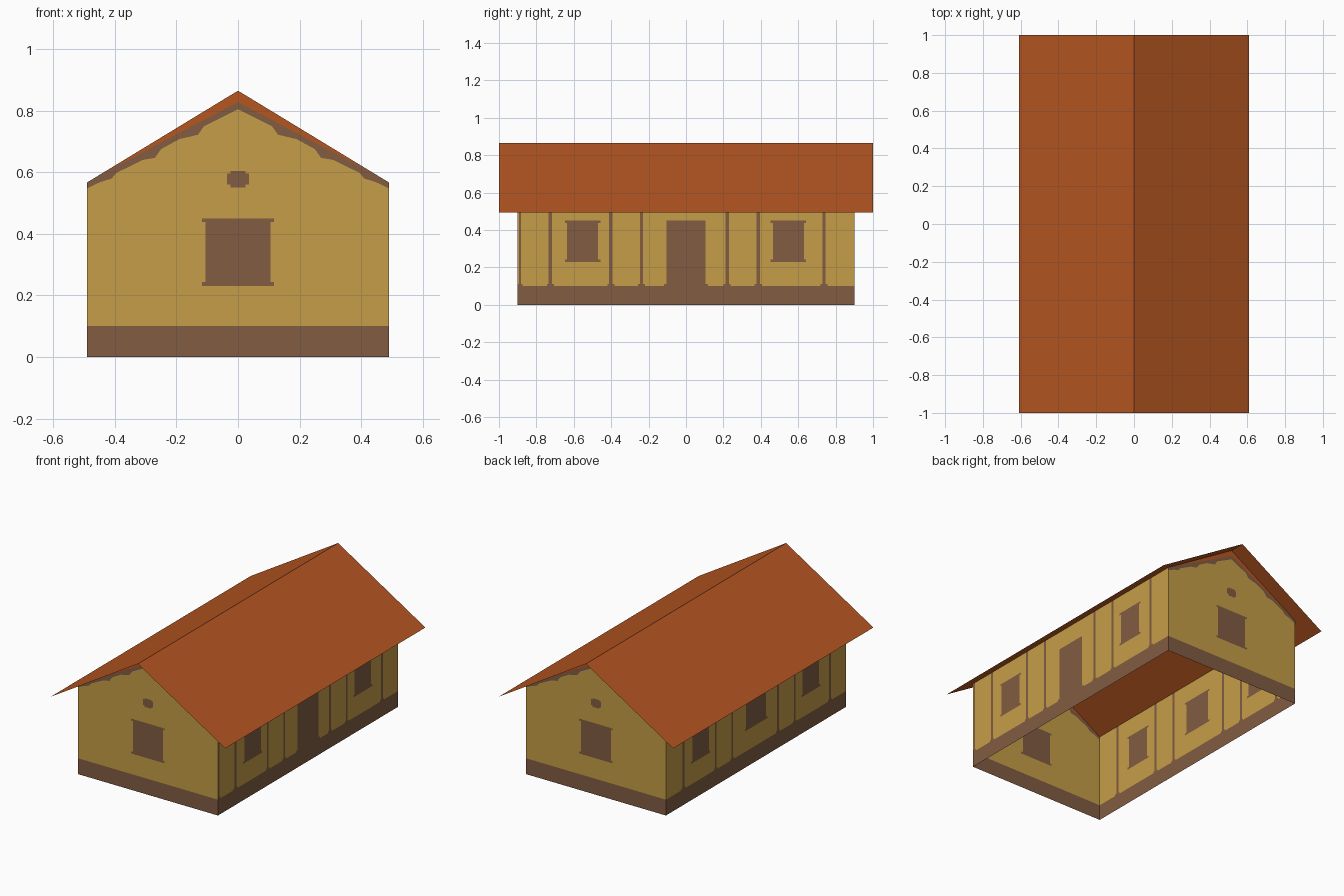
import bpy, bmesh, math
from mathutils import Matrix

if "Cube" in bpy.data.objects:
    bpy.data.objects.remove(bpy.data.objects["Cube"])

HX, HY = 0.49, 0.90            # half width and half length of the walls
RIDGE, SLOPE, EAVE = 0.865, 0.608, 0.61


def srgb(r, g, b):
    lin = [((c / 255 + 0.055) / 1.055) ** 2.4 for c in (r, g, b)]
    return (*lin, 1)


def material(name, rgb):
    m = bpy.data.materials.new(name)
    m.diffuse_color = srgb(*rgb)
    m.use_nodes = True
    m.node_tree.nodes["Principled BSDF"].inputs["Base Color"].default_value = m.diffuse_color
    return m


MATS = [material("ochre_plaster", (197, 157, 71)),
        material("brown_timber", (129, 92, 66)),
        material("orange_roof", (182, 86, 33))]
PLASTER, TIMBER, ROOF = 0, 1, 2


def finish(bm, name):
    me = bpy.data.meshes.new(name)
    bm.to_mesh(me)
    bm.free()
    for m in MATS:
        me.materials.append(m)
    ob = bpy.data.objects.new(name, me)
    bpy.context.collection.objects.link(ob)


def wall(name, columns, bands, rects, angle, dist):
    """Stacked colour bands between columns (u, z levels); rects are painted timber."""
    bm = bmesh.new()
    cols = [[bm.verts.new((u, 0, z)) for z in zs] for u, zs in columns]
    for a, b in zip(cols, cols[1:]):
        for i, mat in enumerate(bands):
            f = bm.faces.new((a[i], b[i], b[i + 1], a[i + 1]))
            f.material_index = mat
    # cut the outlines of the painted details into the wall
    us = {round(v, 4) for r in rects for v in r[:2]}
    zs = {round(v, 4) for r in rects for v in r[2:]}
    for co, no in [((u, 0, 0), (1, 0, 0)) for u in us] + [((0, 0, z), (0, 0, 1)) for z in zs]:
        bmesh.ops.bisect_plane(bm, geom=bm.verts[:] + bm.edges[:] + bm.faces[:],
                               dist=1e-5, plane_co=co, plane_no=no)
    for f in bm.faces:
        c = f.calc_center_median()
        if any(r[0] < c.x < r[1] and r[2] < c.z < r[3] for r in rects):
            f.material_index = TIMBER
    bm.transform(Matrix.Rotation(angle, 4, 'Z') @ Matrix.Translation((0, -dist, 0)))
    finish(bm, name)


def window(c, half):
    """Window with slightly flared head and sill."""
    return [(c - half, c + half, 0.23, 0.45),
            (c - half - 0.012, c + half + 0.012, 0.23, 0.243),
            (c - half - 0.012, c + half + 0.012, 0.438, 0.45)]


def post(c, half=0.009):
    """Timber strip with a small flare where it meets the base."""
    return [(c - half, c + half, 0.1, 0.567),
            (c - half - 0.01, c + half + 0.01, 0.1, 0.11)]


# gable walls: base, plaster, scalloped timber band, roof-coloured edge
SCALLOP = [(0, 0.805), (0.11, 0.75), (0.13, 0.722), (0.19, 0.708), (0.25, 0.675),
           (0.27, 0.647), (0.31, 0.64), (0.395, 0.598), (0.41, 0.58), (0.45, 0.567), (HX, 0.548)]
half = []
for x, z in SCALLOP:
    top = RIDGE - SLOPE * x
    half.append((x, [0, 0.1, z, min(0.828 - 0.527 * x, top - 0.001), top]))
gable = [(-x, zs) for x, zs in reversed(half[1:])] + half
vent = [(-0.035, 0.035, 0.56, 0.596), (-0.025, 0.025, 0.55, 0.604)]
for name, angle in (("front_wall", 0), ("back_wall", math.pi)):
    wall(name, gable, [TIMBER, PLASTER, TIMBER, ROOF], window(0, 0.105) + vent, angle, HY)

# long walls: posts and windows; the right one has the door
side_top = RIDGE - SLOPE * HX
side = [(-HY, [0, 0.1, side_top]), (HY, [0, 0.1, side_top])]
common = window(-0.553, 0.083) + window(0.547, 0.083)
for c in (-0.725, -0.402, -0.238, 0.22, 0.386, 0.738):
    common += post(c)
door = [(-0.105, 0.105, 0.1, 0.45), (-0.118, 0.118, 0.1, 0.112)]
corner = post(-0.888, 0.005)
wall("right_wall", side, [TIMBER, PLASTER], common + door + corner, math.pi / 2, HX)
wall("left_wall", side, [TIMBER, PLASTER], common + window(0, 0.1), -math.pi / 2, HX)

# roof: a thin folded sheet
bm = bmesh.new()
rows = [[bm.verts.new((x, y, RIDGE - SLOPE * abs(x))) for x in (-EAVE, 0, EAVE)] for y in (-1, 1)]
for i in range(2):
    f = bm.faces.new((rows[0][i], rows[0][i + 1], rows[1][i + 1], rows[1][i]))
    f.material_index = ROOF
finish(bm, "roof")
